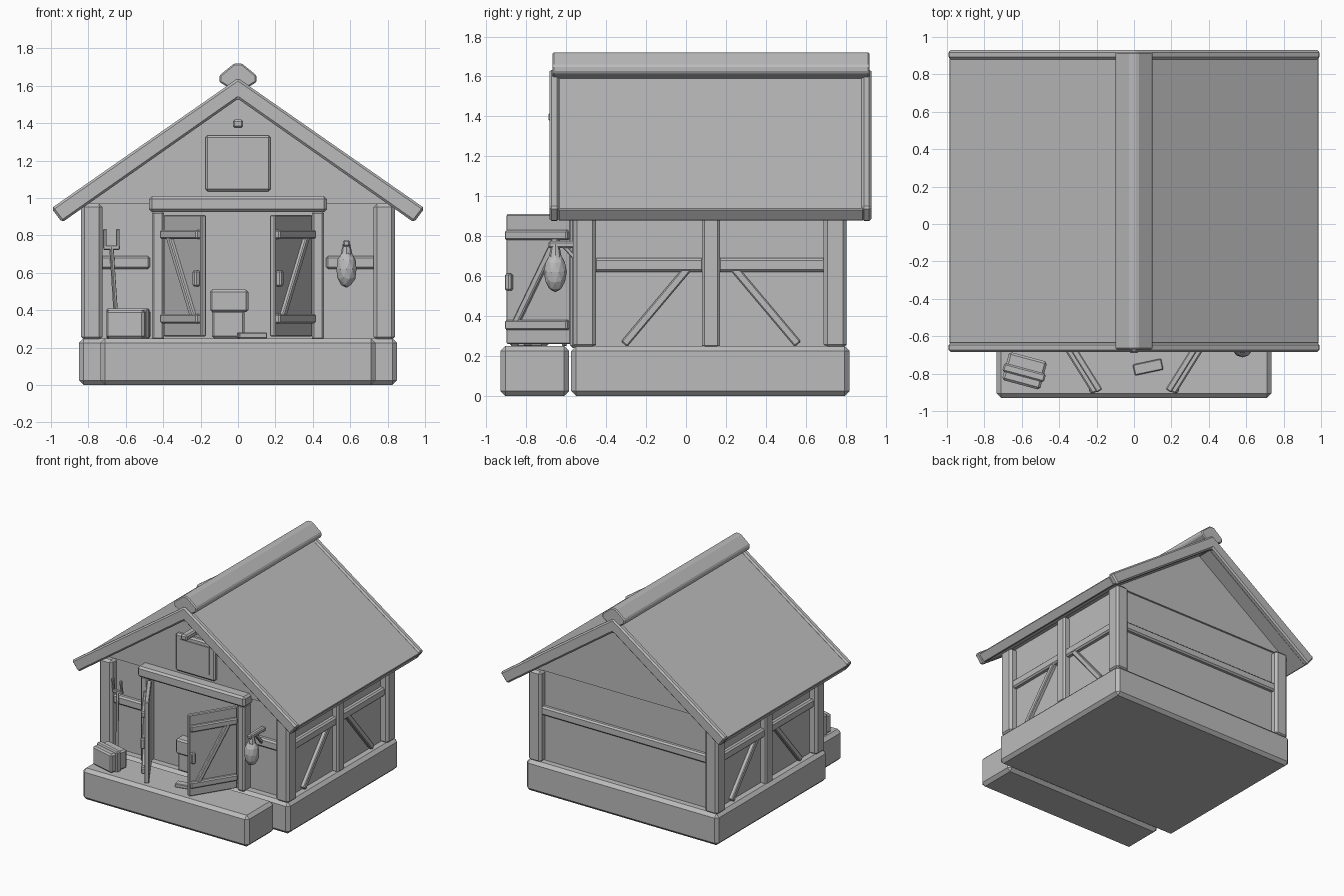
import bpy, bmesh, math
from mathutils import Vector, Matrix

cube = bpy.data.objects.get("Cube")
if cube:
    bpy.data.objects.remove(cube, do_unlink=True)

GREY = (0.5, 0.5, 0.5, 1)
mat = bpy.data.materials.new("plain grey")
mat.use_nodes = True
mat.diffuse_color = GREY
mat.node_tree.nodes["Principled BSDF"].inputs["Base Color"].default_value = GREY


def finish(name, bm, bevel=0.0, matrix=None):
    if bevel:
        bmesh.ops.bevel(bm, geom=bm.edges[:], offset=bevel, segments=1, affect='EDGES')
    bmesh.ops.recalc_face_normals(bm, faces=bm.faces[:])
    me = bpy.data.meshes.new(name)
    bm.to_mesh(me)
    bm.free()
    me.materials.append(mat)
    ob = bpy.data.objects.new(name, me)
    bpy.context.collection.objects.link(ob)
    if matrix:
        ob.matrix_world = matrix
    return ob


def block(name, centre, size, bevel=0.012, matrix=None):
    """Bevelled box, optionally placed inside a parent frame."""
    bm = bmesh.new()
    bmesh.ops.create_cube(bm, size=1)
    bmesh.ops.scale(bm, vec=size, verts=bm.verts)
    m = Matrix.Translation(centre)
    return finish(name, bm, bevel, matrix @ m if matrix else m)


def span(name, x, y, z, bevel=0.012):
    """Box given by its extents on each axis."""
    ends = (x, y, z)
    return block(name, [(a + b) / 2 for a, b in ends], [b - a for a, b in ends], bevel)


def bar(name, a, b, size, bevel=0.006, frame=None):
    """Square-section bar from a to b."""
    a, b = Vector(a), Vector(b)
    d = b - a
    m = Matrix.Translation((a + b) / 2) @ d.to_track_quat('Z', 'Y').to_matrix().to_4x4()
    return block(name, (0, 0, 0), (size, size, d.length), bevel, frame @ m if frame else m)


def prism(name, outline, y0, y1, bevel=0.0):
    """Outline in x and z, extruded along y."""
    bm = bmesh.new()
    face = bm.faces.new([bm.verts.new((x, y0, z)) for x, z in outline])
    ext = bmesh.ops.extrude_face_region(bm, geom=[face])
    moved = [v for v in ext["geom"] if isinstance(v, bmesh.types.BMVert)]
    bmesh.ops.translate(bm, vec=(0, y1 - y0, 0), verts=moved)
    return finish(name, bm, bevel)


def mirrored(half):
    """Close a right-hand outline with its reflection."""
    return half + [(-x, z) for x, z in reversed(half) if x]


def turned(x, y, z, degrees):
    return Matrix.Translation((x, y, z)) @ Matrix.Rotation(math.radians(degrees), 4, 'Z')


# Base and porch
span("foundation", (-.85, .85), (-.575, .82), (0, .25), .025)
span("porch", (-.735, .735), (-.93, -.585), (0, .25), .025)

# Walls and gables
span("walls", (-.78, .78), (-.5, .75), (.2, .98), 0)
prism("gable", mirrored([(0, 1.57), (.86, .97)]), -.515, .765)

# Roof covering, verge boards and ridge
prism("roof", mirrored([(0, 1.625), (.99, .935), (.945, .875), (0, 1.535)]), -.64, .89, .006)
for name, y in (("front_verge", -.685), ("back_verge", .88)):
    prism(name, mirrored([(0, 1.64), (.998, .945), (.94, .87), (0, 1.53)]), y, y + .05, .012)
prism("ridge", mirrored([(.02, 1.72), (.1, 1.655), (.1, 1.62), (0, 1.56)]), -.67, .92, .008)

# Timber frame on both long sides
for side, s in (("left", 1), ("right", -1)):
    xs = sorted((s * .725, s * .84))
    for end, y in (("front", -.565), ("back", .69)):
        span(f"{side}_{end}_post", xs, (y, y + .115), (.24, .97), .018)
    span(f"{side}_middle_post", sorted((s * .75, s * .83)), (.08, .17), (.24, .97))
    rail = sorted((s * .75, s * .815))
    span(f"{side}_front_rail", rail, (-.46, .09), (.62, .69))
    span(f"{side}_back_rail", rail, (.16, .7), (.62, .69))
    bar(f"{side}_front_brace", (s * .79, -.31, .26), (s * .79, .01, .64), .04)
    bar(f"{side}_back_brace", (s * .79, .56, .26), (s * .79, .24, .64), .04)
    span(f"{side}_front_wall_rail", sorted((s * .47, s * .74)), (-.535, -.48), (.62, .69))
span("back_wall_rail", (-.74, .74), (.74, .785), (.62, .69))

# Doorway
span("door_header", (-.475, .475), (-.6, -.47), (.925, 1.01), .015)
for side, s in (("left", 1), ("right", -1)):
    span(f"{side}_jamb", sorted((s * .395, s * .46)), (-.58, -.47), (.24, .93))
    # Open door: local x runs from hinge to free edge, outer face is -y * s
    d = Vector((-s * .2, -.32, 0)).normalized()
    frame = Matrix.Translation((s * .385, -.57, 0)) @ Matrix.Rotation(math.atan2(d.y, d.x), 4, 'Z')
    out = s
    block(f"{side}_door", (.19, 0, .585), (.38, .035, .65), .006, frame)
    for level, z in (("upper", .805), ("lower", .355)):
        block(f"{side}_door_{level}_batten", (.19, out * .025, z), (.37, .035, .05), .008, frame)
    bar(f"{side}_door_brace", (.07, out * .022, .8), (.32, out * .022, .36), .035, .006, frame)
    block(f"{side}_door_handle", (.355, out * .03, .57), (.035, .035, .085), .008, frame)

# Loft hatch and hoist beam
span("hatch_frame", (-.175, .175), (-.545, -.5), (1.035, 1.335), .012)
span("hatch_panel", (-.13, .13), (-.553, -.54), (1.08, 1.3), 0)
span("hoist_beam", (-.028, .028), (-.69, -.5), (1.375, 1.42), .01)

# Stool in the doorway and loose plank
span("stool_seat", (-.15, .055), (-.58, -.48), (.39, .51))
span("stool_base", (-.14, .035), (-.565, -.48), (.25, .4))
block("loose_plank", (0, 0, 0), (.155, .06, .03), .005, turned(.075, -.765, .265, 12))

# Strapped crate
crate = turned(-.585, -.785, .325, -15)
block("crate", (0, 0, 0), (.21, .155, .15), .012, crate)
block("crate_strap", (0, -.01, .003), (.23, .045, .165), .008, crate)

# Pitchfork leaning on the wall
bar("fork_shaft", (-.645, -.61, .25), (-.677, -.555, .74), .02, .004)
bar("fork_crossbar", (-.72, -.553, .735), (-.632, -.553, .735), .024, .004)
for name, x in (("left_tine", -.642), ("right_tine", -.712)):
    bar("fork_" + name, (x, -.553, .73), (x, -.565, .835), .018, .004)

# Hanging sack on a bracket
span("bracket_arm", (.562, .598), (-.69, -.5), (.74, .775), .008)
bar("bracket_brace", (.58, -.52, .65), (.58, -.61, .75), .022, .004)
bm = bmesh.new()
bmesh.ops.create_icosphere(bm, subdivisions=2, radius=1)
bmesh.ops.scale(bm, vec=(.056, .058, .1), verts=bm.verts)
finish("sack", bm, 0, Matrix.Translation((.58, -.655, .62)))
bm = bmesh.new()
bmesh.ops.create_cone(bm, cap_ends=True, segments=8, radius1=.032, radius2=.018, depth=.07)
finish("sack_neck", bm, 0, Matrix.Translation((.58, -.655, .73)))
